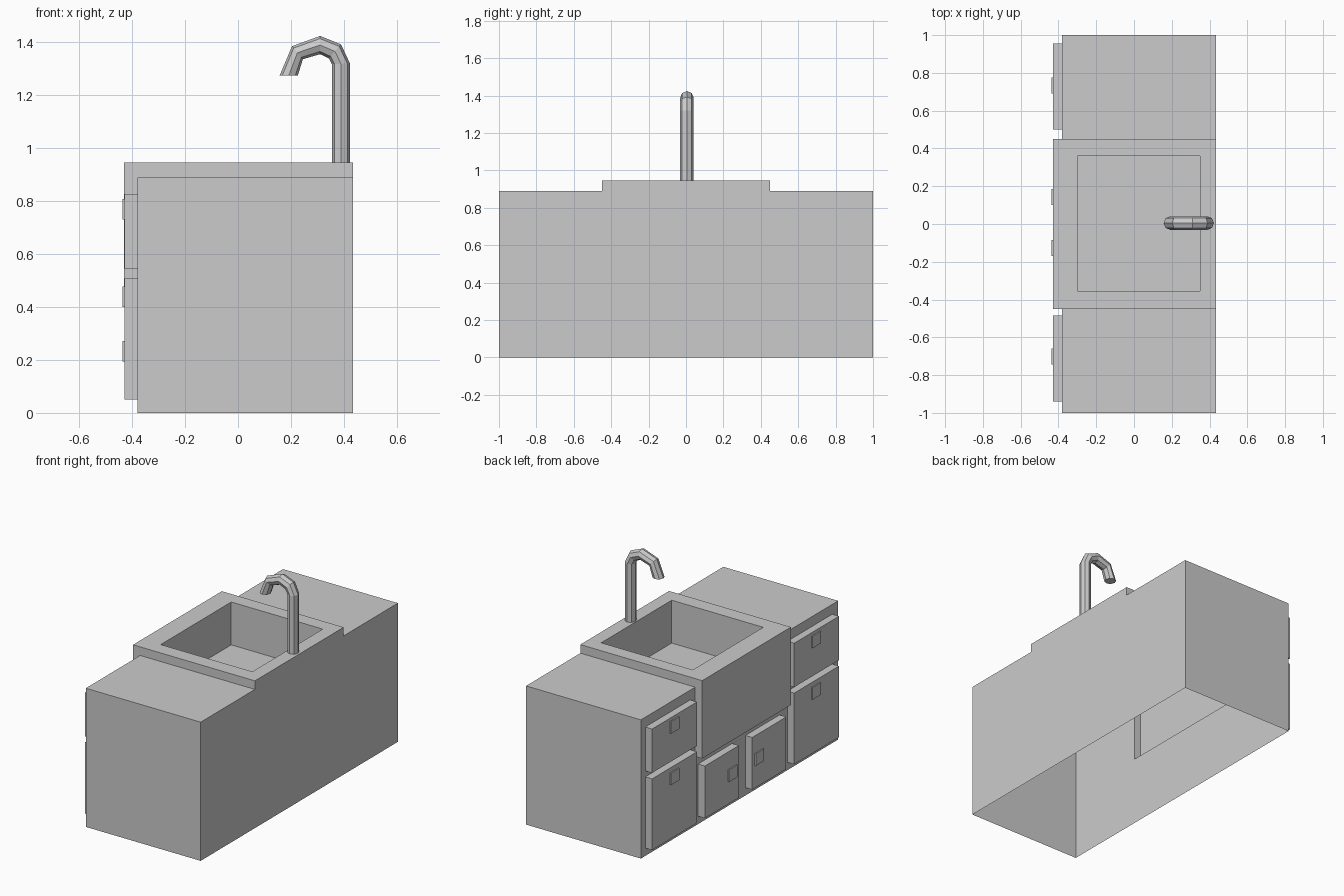
import bpy, bmesh
from math import cos, sin, tau

if "Cube" in bpy.data.objects:
    bpy.data.objects.remove(bpy.data.objects["Cube"])


def finish(name, bm):
    bmesh.ops.recalc_face_normals(bm, faces=bm.faces[:])
    me = bpy.data.meshes.new(name)
    bm.to_mesh(me)
    bm.free()
    ob = bpy.data.objects.new(name, me)
    bpy.context.collection.objects.link(ob)
    return ob


def box(name, lo, hi):
    bm = bmesh.new()
    bmesh.ops.create_cube(bm, size=1)
    for v in bm.verts:
        v.co = [(a + b) / 2 + c * (b - a) for a, b, c in zip(lo, hi, v.co)]
    return finish(name, bm)


# cabinet shell with raised sink, apron and basin: boundary of filled grid cells, open below
GRID = ([-.43, -.38, -.30, .35, .435],
        [-1, -.45, -.355, .36, .45, 1],
        [0, .445, .67, .89, .945])


def filled(i, j, k):
    if not (0 <= i < 4 and 0 <= j < 5 and 0 <= k < 4):
        return False
    middle = 1 <= j <= 3
    if i == 0:
        return middle and k >= 1          # apron
    if k == 3 and not middle:
        return False                      # lower worktops
    return not (i == 2 and j == 2 and k >= 2)  # basin hollow


bm = bmesh.new()
for i in range(4):
    for j in range(5):
        for k in range(4):
            if not filled(i, j, k):
                continue
            for ax in range(3):
                for side in (0, 1):
                    n = [i, j, k]
                    n[ax] += 2 * side - 1
                    if filled(*n) or n[2] < 0 and ax == 2 and k == 0:
                        continue
                    u, w = (ax + 1) % 3, (ax + 2) % 3
                    quad = []
                    for du, dw in ((0, 0), (1, 0), (1, 1), (0, 1)):
                        c = [i, j, k]
                        c[ax] += side
                        c[u] += du
                        c[w] += dw
                        quad.append(bm.verts.new([GRID[a][c[a]] for a in range(3)]))
                    bm.faces.new(quad if side else quad[::-1])
bmesh.ops.remove_doubles(bm, verts=bm.verts[:], dist=1e-4)
finish("cabinet_with_sink", bm)

# drawer and door fronts with small handle plates: y range, z range, handle y and z start
FRONTS = [
    ("left_upper_drawer", (.50, .955), (.545, .827), .69, .73),
    ("left_lower_drawer", (.50, .955), (.05, .507), .69, .40),
    ("right_upper_drawer", (-.94, -.485), (.545, .827), -.745, .73),
    ("right_lower_drawer", (-.94, -.485), (.05, .507), -.745, .40),
    ("left_door", (.075, .42), (.05, .385), .10, .195),
    ("right_door", (-.405, -.06), (.05, .385), -.17, .195),
]
for name, (y0, y1), (z0, z1), hy, hz in FRONTS:
    box(name, (-.428, y0, z0), (-.38, y1, z1))
    box(name + "_handle", (-.436, hy, hz), (-.425, hy + .085, hz + .077))

# octagonal tap: each ring spans an outer and an inner point of the side profile
OUTER = [(.423, .945), (.423, 1.32), (.389, 1.392), (.31, 1.424), (.204, 1.385), (.157, 1.274)]
INNER = [(.355, .945), (.355, 1.317), (.343, 1.339), (.31, 1.355), (.245, 1.336), (.226, 1.274)]
bm = bmesh.new()
rings = []
for (ox, oz), (ix, iz) in zip(OUTER, INNER):
    rings.append([bm.verts.new(((ox + ix) / 2 + (ox - ix) / 2 * cos(tau * s / 8),
                                .005 + .036 * sin(tau * s / 8),
                                (oz + iz) / 2 + (oz - iz) / 2 * cos(tau * s / 8)))
                  for s in range(8)])
for a, b in zip(rings, rings[1:]):
    for s in range(8):
        t = (s + 1) % 8
        bm.faces.new((a[s], a[t], b[t], b[s]))
bm.faces.new(rings[-1])
finish("tap", bm)
